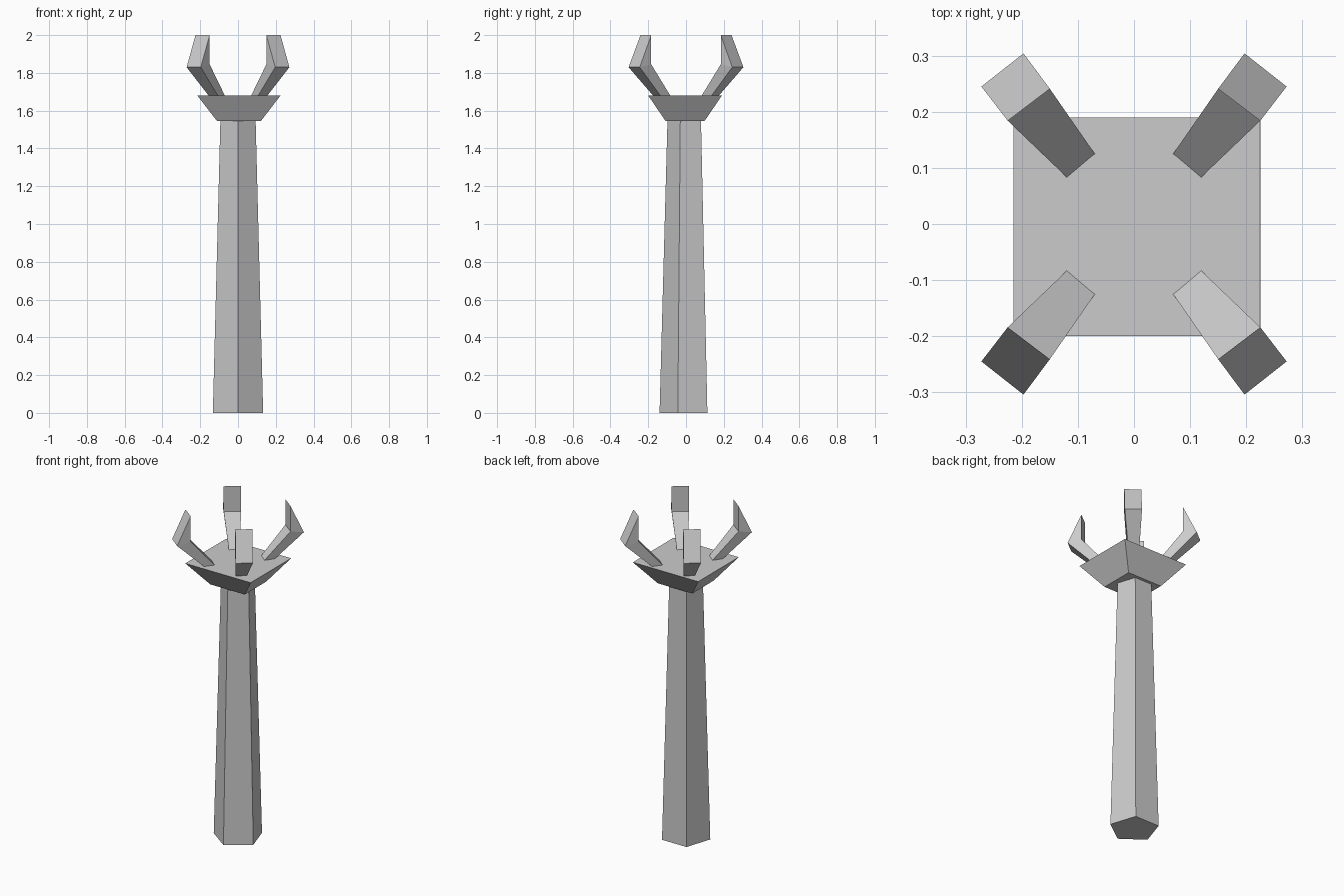
import bpy, bmesh, math

if "Cube" in bpy.data.objects:
    bpy.data.objects.remove(bpy.data.objects["Cube"])


def loft(name, rings):
    """Skin a closed solid through rings of equal point count; coincident points merge."""
    bm = bmesh.new()
    loops = [[bm.verts.new(p) for p in ring] for ring in rings]
    n = len(loops[0])
    for a, b in zip(loops, loops[1:]):
        for i in range(n):
            j = (i + 1) % n
            bm.faces.new((a[i], a[j], b[j], b[i]))
    bm.faces.new(loops[0])
    bm.faces.new(loops[-1])
    bmesh.ops.remove_doubles(bm, verts=bm.verts, dist=0.0005)
    bmesh.ops.recalc_face_normals(bm, faces=bm.faces)
    mesh = bpy.data.meshes.new(name)
    bm.to_mesh(mesh)
    bm.free()
    obj = bpy.data.objects.new(name, mesh)
    bpy.context.collection.objects.link(obj)
    return obj


def pentagon(r, z):
    angles = [math.radians(-90 + 72 * i) for i in range(5)]
    return [(r * math.cos(a), r * math.sin(a), z) for a in angles]


def rectangle(hx, hy, z, cx=0.005, cy=-0.005):
    return [(cx + sx * hx, cy + sy * hy, z)
            for sx, sy in ((-1, -1), (1, -1), (1, 1), (-1, 1))]


# Tapered five-sided shaft
loft("shaft", [pentagon(0.14, 0), pentagon(0.098, 1.55)])

# Flared four-sided head
loft("head", [rectangle(0.116, 0.103, 1.545), rectangle(0.22, 0.195, 1.68)])

# Prong: inner edge pair then outer edge pair, bent at the elbow, wedge tip
base = [(0.060, 0.111, 1.66), (0.107, 0.071, 1.66), (0.140, 0.121, 1.66), (0.095, 0.157, 1.66)]
elbow = [(0.150, 0.241, 1.845), (0.225, 0.184, 1.845), (0.272, 0.245, 1.83), (0.197, 0.304, 1.83)]
tip = [(0.150, 0.241, 2.0), (0.225, 0.184, 2.0), (0.225, 0.184, 2.0), (0.150, 0.241, 2.0)]

for side, sx in (("left", -1), ("right", 1)):
    for end, sy in (("front", -1), ("back", 1)):
        loft(f"prong_{end}_{side}",
             [[(x * sx, y * sy, z) for x, y, z in ring] for ring in (base, elbow, tip)])
